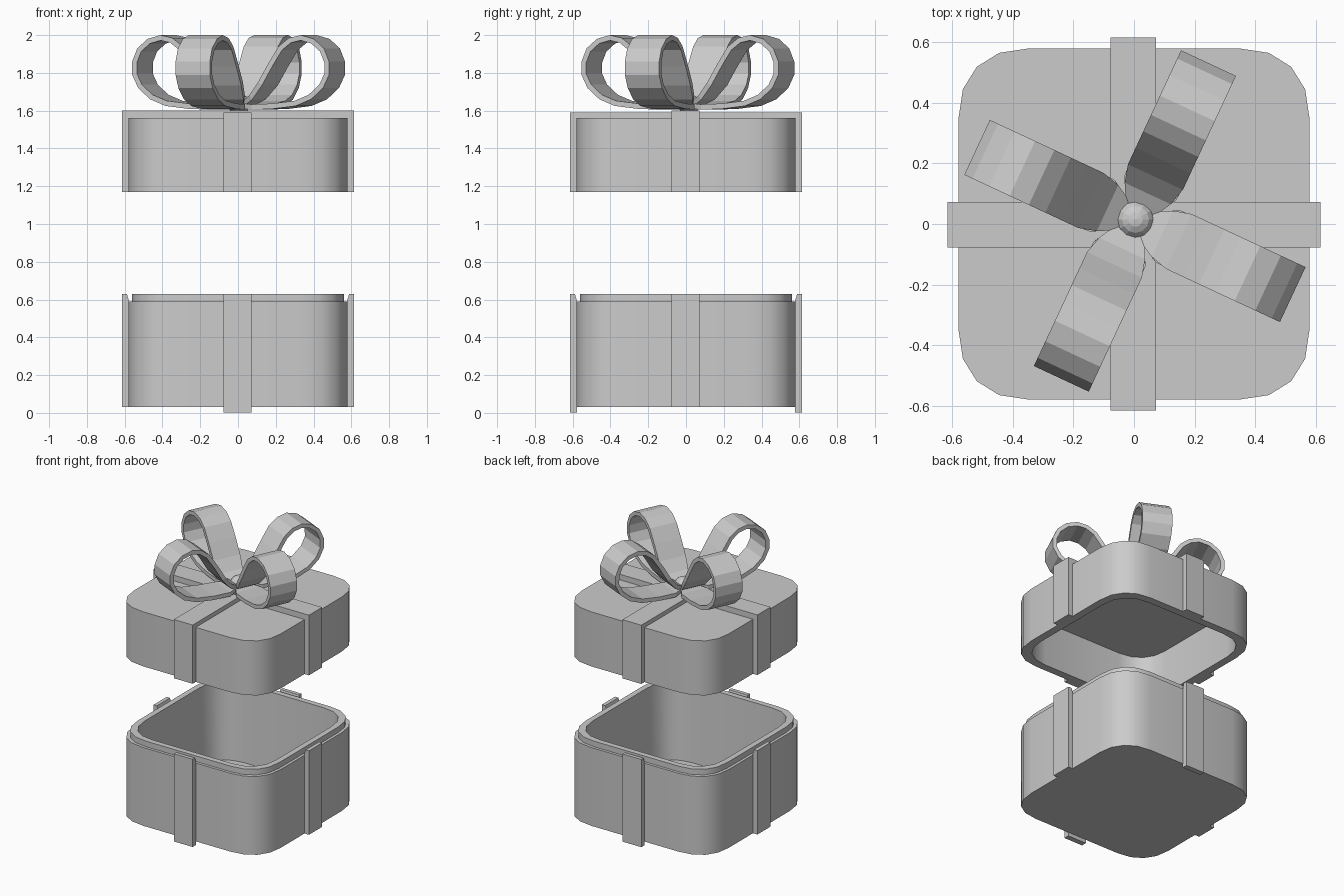
import bpy, bmesh
from math import cos, sin, radians
from mathutils import Vector

if "Cube" in bpy.data.objects:
    bpy.data.objects.remove(bpy.data.objects["Cube"])


def make_object(name, bm, smooth=False):
    bmesh.ops.recalc_face_normals(bm, faces=bm.faces)
    me = bpy.data.meshes.new(name)
    bm.to_mesh(me)
    bm.free()
    ob = bpy.data.objects.new(name, me)
    bpy.context.collection.objects.link(ob)
    if smooth:
        bpy.ops.object.select_all(action='DESELECT')
        ob.select_set(True)
        bpy.context.view_layer.objects.active = ob
        bpy.ops.object.shade_smooth_by_angle(angle=radians(30))
    return ob


def loft(name, rings, smooth=False):
    """Skin a list of closed rings and cap both ends."""
    bm = bmesh.new()
    vs = [[bm.verts.new(p) for p in ring] for ring in rings]
    n = len(rings[0])
    for a, b in zip(vs, vs[1:]):
        for i in range(n):
            j = (i + 1) % n
            bm.faces.new((a[i], a[j], b[j], b[i]))
    bm.faces.new(vs[0])
    bm.faces.new(vs[-1])
    return make_object(name, bm, smooth)


# Rounded square outline: one corner turned four times
CORNER = [(0.58, 0.345), (0.565, 0.445), (0.519, 0.519), (0.445, 0.565), (0.345, 0.58)]


def outline(half, z):
    s = half / 0.58
    pts = []
    for k in range(4):
        c, d = round(cos(radians(90 * k))), round(sin(radians(90 * k)))
        pts += [(s * (x * c - y * d), s * (x * d + y * c), z) for x, y in CORNER]
    return pts


# Open box with a stepped lip, and the hollow lid
loft("box_base", [outline(h, z) for h, z in [
    (0.58, 0.03), (0.58, 0.59), (0.56, 0.59), (0.56, 0.63), (0.52, 0.63), (0.50, 0.08)]], True)
loft("box_lid", [outline(h, z) for h, z in [
    (0.525, 1.49), (0.525, 1.17), (0.58, 1.17), (0.58, 1.56)]], True)


# Flat ribbons: a profile in (along, z) extruded across the ribbon width
def ribbon(name, profile, along_y):
    sides = []
    for w in (-0.077, 0.072):
        sides.append([(w, u, z) if along_y else (u, w, z) for u, z in profile])
    loft(name, sides)


for along_y, low, top, tag in ((False, 0.03, 1.60, "x"), (True, 0.003, 1.59, "y")):
    for s, side in ((-1, "minus"), (1, "plus")):
        ribbon(f"base_ribbon_{side}_{tag}", [
            (s * 0.577, low), (s * 0.615, low), (s * 0.615, 0.63),
            (s * 0.588, 0.63), (s * 0.577, 0.59)], along_y)
    ribbon(f"lid_ribbon_{tag}", [
        (-0.615, 1.17), (-0.615, top), (0.615, top), (0.615, 1.17),
        (0.577, 1.17), (0.577, 1.555), (-0.577, 1.555), (-0.577, 1.17)], along_y)

# Bow loops: a teardrop path with thickness, pinched towards the knot
PATH = [(0.0, 1.615), (0.12, 1.605), (0.25, 1.61), (0.38, 1.625), (0.47, 1.66), (0.54, 1.72),
        (0.575, 1.79), (0.575, 1.86), (0.545, 1.93), (0.485, 1.98), (0.41, 2.0),
        (0.34, 1.985), (0.28, 1.94), (0.22, 1.85), (0.16, 1.75), (0.10, 1.68), (0.02, 1.635)]
path = [Vector(p) for p in PATH]
for k in range(4):
    a = radians(65 + 90 * k)
    out, across = Vector((cos(a), sin(a), 0)), Vector((-sin(a), cos(a), 0))
    rings = []
    for i, p in enumerate(path):
        t = (path[min(i + 1, len(path) - 1)] - path[max(i - 1, 0)]).normalized()
        q = p + Vector((-t.y, t.x)) * 0.028
        w = 0.03 + 0.07 * min(1, p.x / 0.13)
        rings.append([Vector((0.003, 0.01, v.y)) + out * v.x + across * s
                      for v, s in ((p, -w), (p, w), (q, w), (q, -w))])
    loft(f"bow_loop_{k + 1}", rings)

# Knot in the middle of the bow
bm = bmesh.new()
bmesh.ops.create_uvsphere(bm, u_segments=12, v_segments=8, radius=0.063)
bmesh.ops.scale(bm, vec=(1, 1, 0.8), verts=bm.verts)
bmesh.ops.translate(bm, vec=(0.005, 0.015, 1.635), verts=bm.verts)
make_object("bow_knot", bm)
